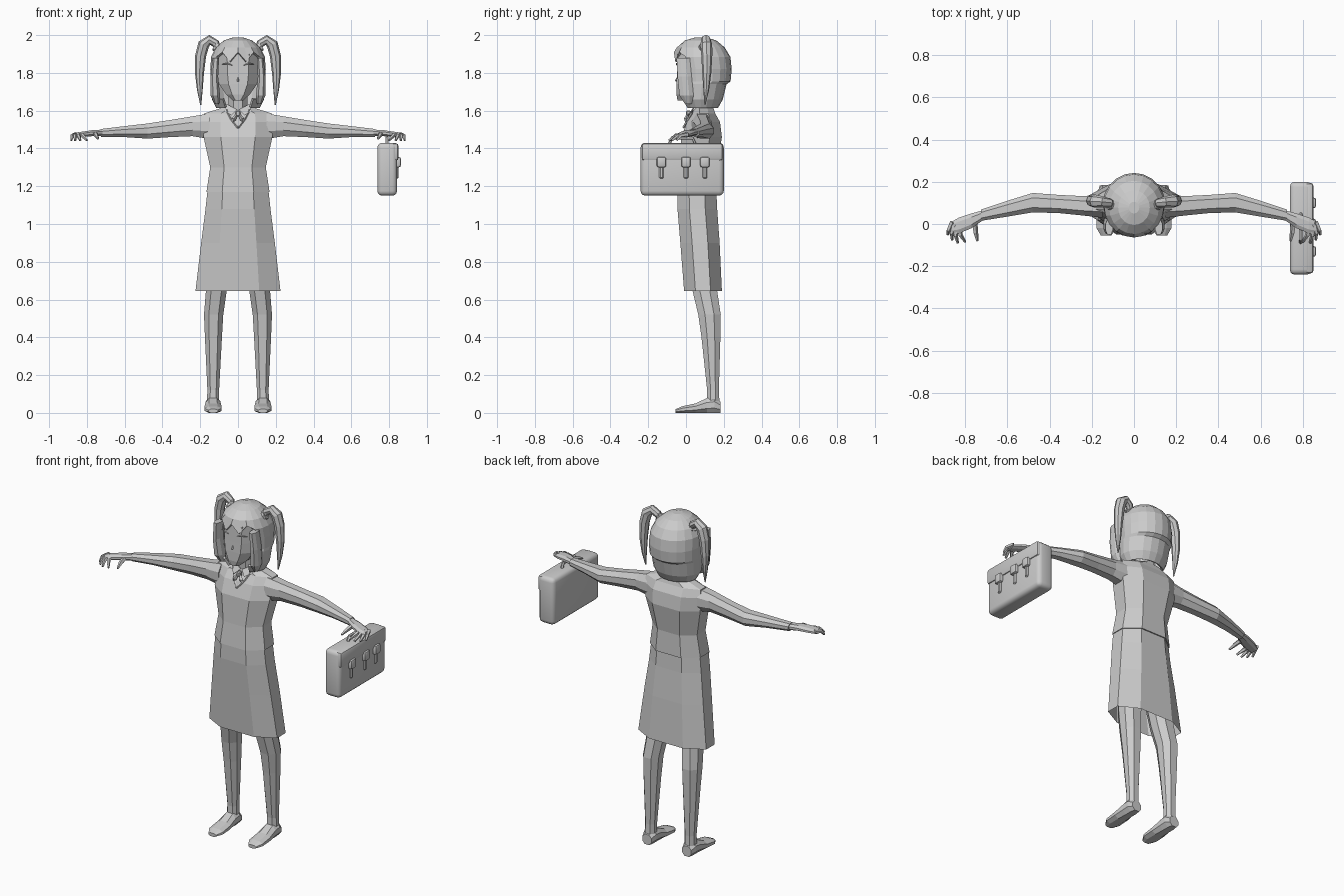
import bpy, bmesh, math
from mathutils import Vector

if "Cube" in bpy.data.objects:
    bpy.data.objects.remove(bpy.data.objects["Cube"])

grey = bpy.data.materials.new("plain grey")
grey.use_nodes = True
grey.diffuse_color = (0.6, 0.6, 0.6, 1)
grey.node_tree.nodes["Principled BSDF"].inputs["Base Color"].default_value = grey.diffuse_color

# Unit octagon with a narrow front and back and flat sides
OCT = [(-.5, -1), (.5, -1), (1, -.4), (1, .4), (.5, 1), (-.5, 1), (-1, .4), (-1, -.4)]


def finish(name, bm, mirror=False):
    bmesh.ops.recalc_face_normals(bm, faces=bm.faces)
    mesh = bpy.data.meshes.new(name)
    bm.to_mesh(mesh)
    bm.free()
    mesh.materials.append(grey)
    obj = bpy.data.objects.new(name, mesh)
    bpy.context.collection.objects.link(obj)
    if mirror:
        obj.modifiers.new("mirror", 'MIRROR').use_mirror_merge = False
    return obj


def skin(bm, rings, caps=(True, True)):
    rows = [[bm.verts.new(p) for p in ring] for ring in rings]
    n = len(rows[0])
    for a, b in zip(rows, rows[1:]):
        for i in range(n):
            bm.faces.new((a[i], a[(i + 1) % n], b[(i + 1) % n], b[i]))
    if caps[0]:
        bm.faces.new(rows[0])
    if caps[1]:
        bm.faces.new(rows[-1])


def column(name, sections, mirror=False, caps=(True, True)):
    """Upright loft; each section is z, left x, right x, front y, back y."""
    bm = bmesh.new()
    skin(bm, [[((l + r) / 2 + u * (r - l) / 2, (f + b) / 2 + v * (b - f) / 2, z)
               for u, v in OCT] for z, l, r, f, b in sections], caps)
    return finish(name, bm, mirror)


def limb(name, sections, mirror=True):
    """Sideways loft; each section is x, front y, back y, bottom z, top z."""
    bm = bmesh.new()
    skin(bm, [[(x, (f + b) / 2 + u * (b - f) / 2, (lo + hi) / 2 + v * (hi - lo) / 2)
               for u, v in OCT] for x, f, b, lo, hi in sections])
    return finish(name, bm, mirror)


def tube(name, path, mirror=True, sides=6, flat=Vector((0, 1, 0)), ratio=1):
    """Loft along a path of (point, radius); ratio scales it along 'flat'."""
    bm = bmesh.new()
    pts = [Vector(p) for p, r in path]
    rings = []
    for i, (p, r) in enumerate(path):
        t = (pts[min(i + 1, len(pts) - 1)] - pts[max(i - 1, 0)]).normalized()
        side = t.cross(flat).normalized()
        up = side.cross(t)
        rings.append([pts[i] + side * r * math.cos(a) + up * r * ratio * math.sin(a)
                      for a in (2 * math.pi * k / sides for k in range(sides))])
    skin(bm, rings)
    return finish(name, bm, mirror)


def box(name, x, y, z, bevel, segments=2, mirror=False):
    bm = bmesh.new()
    bmesh.ops.create_cube(bm, size=1)
    for v in bm.verts:
        v.co = [(lo + hi) / 2 + c * (hi - lo) for c, (lo, hi) in zip(v.co, (x, y, z))]
    bmesh.ops.bevel(bm, geom=bm.edges[:], offset=bevel, segments=segments, affect='EDGES', profile=.5)
    return finish(name, bm, mirror)


# Clothes
column("top", [(1.17, -.167, .167, -.05, .168), (1.3, -.147, .147, -.035, .165),
               (1.46, -.182, .182, -.025, .19), (1.54, -.187, .187, .005, .18),
               (1.585, -.18, .18, .035, .155), (1.615, -.085, .085, .04, .145)])
column("skirt", [(.645, -.225, .225, -.01, .19), (.9, -.195, .195, -.03, .178),
                 (1.08, -.172, .172, -.045, .165), (1.19, -.16, .16, -.045, .16)], caps=(False, True))
tube("neckline", [((.06, .04, 1.605), .006), ((.035, .012, 1.555), .006), ((0, -.014, 1.51), .006)], sides=4)
for s, side in ((1, "left"), (-1, "right")):
    bm = bmesh.new()
    skin(bm, [[(s * x, y + d, z) for x, y, z in
               ((.005, .03, 1.605), (.06, .05, 1.635), (.07, .035, 1.6), (.035, .008, 1.575))]
              for d in (0, .012)])
    finish(side + "_collar", bm)
box("tie_knot", (-.013, .013), (.0, .025), (1.57, 1.6), .005, 1)
tube("tie_end", [((.005, .012, 1.585), .006), ((.022, .0, 1.555), .012), ((.028, .0, 1.54), .004)], sides=4)

# Legs and feet
column("leg", [(.9, .02, .15, -.0, .15), (.645, .06, .17, .035, .165), (.52, .078, .18, .065, .184),
               (.4, .085, .175, .082, .182), (.12, .1, .162, .112, .174), (.04, .1, .165, .11, .178)], True)
bm = bmesh.new()
skin(bm, [[(.132 + u * w, y, h * (v + 1) / 2) for u, v in OCT] for y, w, h in
          ((.182, .03, .06), (.15, .04, .085), (.11, .04, .078), (.05, .045, .05), (-.02, .045, .035), (-.055, .025, .02))])
finish("foot", bm, True)

# Arms and hands
limb("arm", [(.15, .03, .14, 1.45, 1.585), (.24, .04, .132, 1.465, 1.57), (.36, .052, .138, 1.46, 1.55),
             (.48, .055, .147, 1.452, 1.532), (.6, .035, .11, 1.46, 1.518), (.725, .015, .068, 1.46, 1.503)])
limb("palm", [(.715, .018, .065, 1.465, 1.5), (.77, -.02, .05, 1.465, 1.497),
              (.83, -.045, .03, 1.46, 1.488), (.865, -.045, .01, 1.457, 1.48)])
FINGERS = {"index": (.8, -.085), "middle": (.835, -.09), "ring": (.862, -.075), "little": (.882, -.05)}
for k, (finger, (x, y)) in enumerate(FINGERS.items()):
    tube(finger + "_finger", [((.825 + k * .012, -.02 + k * .01, 1.475), .012),
                              (((x + .845) / 2 + k * .005, y * .6, 1.468), .011), ((x, y, 1.443), .006)],
         flat=Vector((0, 0, 1)), sides=5)
tube("thumb", [((.755, .0, 1.477), .014), ((.75, -.04, 1.468), .012), ((.742, -.08, 1.452), .006)],
     flat=Vector((0, 0, 1)), sides=5)

# Neck and head
column("neck", [(1.58, -.05, .05, .04, .14), (1.72, -.05, .05, .03, .14)])
column("head", [(1.655, -.028, .028, -.045, .03), (1.685, -.062, .062, -.05, .08),
                (1.74, -.1, .1, -.05, .15), (1.8, -.112, .112, -.048, .19),
                (1.9, -.115, .115, -.045, .19)])
tube("eyelash", [((.03, -.049, 1.84), .002), ((.055, -.05, 1.85), .004), ((.085, -.034, 1.845), .002)], sides=4)
tube("nose", [((0, -.047, 1.775), .003), ((0, -.054, 1.755), .006)], mirror=False, sides=4, flat=Vector((1, 0, 0)))

# Hair shell with an opening at the face and a zigzag fringe
HAIR = [(1.615, .115, -.01, .17), (1.66, .138, -.04, .195), (1.74, .145, -.045, .215), (1.755, .145, -.045, .236),
        (1.82, .147, -.05, .242), (1.885, .142, -.064, .235), (1.935, .118, -.048, .205),
        (1.972, .075, -.005, .16), (1.988, .025, .05, .105)]
N = 20
bm = bmesh.new()
skin(bm, [[(w * math.sin(a), (f + b) / 2 - (b - f) / 2 * math.cos(a),
            z + (.025 * (-1) ** i if j == 5 and min(i, N - i) < 3 else 0))
           for i, a in ((i, 2 * math.pi * i / N) for i in range(N))]
          for j, (z, w, f, b) in enumerate(HAIR)], (False, True))
gone = [f for f in bm.faces if f.calc_center_median().z < 1.87 and f.calc_center_median().y < .0
        and abs(f.calc_center_median().x) < .11]
bmesh.ops.delete(bm, geom=gone, context='FACES')
hair = finish("hair", bm)
shell = hair.modifiers.new("thickness", 'SOLIDIFY')
shell.thickness = .014
shell.offset = -1

# Side locks framing the face, and the two bunches
column("side_lock", [(1.635, .1, .125, -.005, .03), (1.68, .095, .145, -.035, .04),
                     (1.78, .105, .145, -.045, .03), (1.88, .1, .135, -.05, .02)], True)
tube("bunch", [((.1, .09, 1.915), .012), ((.118, .1, 1.955), .022), ((.15, .105, 1.975), .026),
               ((.182, .108, 1.95), .031), ((.198, .11, 1.89), .029), ((.204, .11, 1.8), .024),
               ((.202, .107, 1.71), .015), ((.197, .1, 1.63), .003)], ratio=1.0, sides=8)
tube("hair_tie", [((.1, .088, 1.925), .026), ((.118, .095, 1.94), .026)], sides=8)

# Briefcase
case = [box("briefcase", (.738, .842), (-.24, .2), (1.15, 1.43), .025, 3),
        box("briefcase_flap", (.79, .85), (-.235, .195), (1.335, 1.428), .015, 2)]
for k, y in enumerate((-.13, 0, .1)):
    case.append(box("clasp_%d" % (k + 1), (.83, .862), (y - .025, y + .025), (1.3, 1.355), .01, 2))
    case.append(box("strap_%d" % (k + 1), (.83, .85), (y - .012, y + .012), (1.24, 1.32), .006, 1))
case.append(tube("handle", [((.79, -.09, 1.42), .009), ((.79, -.075, 1.455), .009), ((.79, .035, 1.455), .009),
                            ((.79, .05, 1.42), .009)], mirror=False, flat=Vector((1, 0, 0))))

for obj in bpy.context.selected_objects:
    obj.select_set(False)
for obj in case:
    obj.select_set(True)
bpy.context.view_layer.objects.active = case[0]
bpy.ops.object.shade_smooth_by_angle(angle=math.radians(35))
